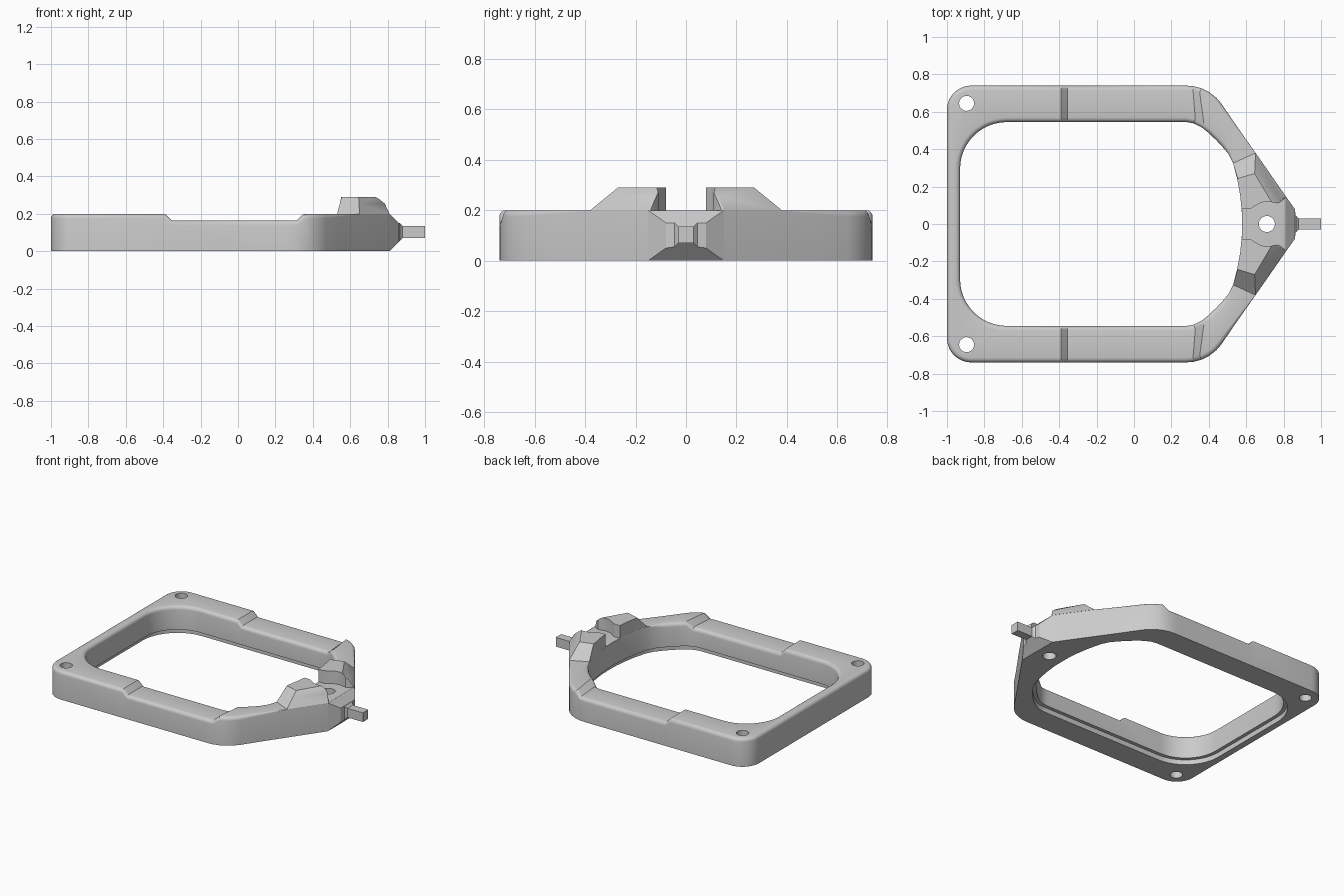
import bpy, bmesh, math
from mathutils import Vector

if "Cube" in bpy.data.objects:
    bpy.data.objects.remove(bpy.data.objects["Cube"], do_unlink=True)

GREY = (0.6, 0.6, 0.6, 1)
grey = bpy.data.materials.new("light grey")
grey.use_nodes = True
grey.diffuse_color = GREY
grey.node_tree.nodes["Principled BSDF"].inputs["Base Color"].default_value = GREY


def loft(name, rings, closed=False):
    """Skin a list of equal point rings; cap the ends, or join last to first."""
    bm = bmesh.new()
    vs = [[bm.verts.new(p) for p in ring] for ring in rings]
    n = len(vs[0])
    for k in range(len(vs) if closed else len(vs) - 1):
        a, b = vs[k], vs[(k + 1) % len(vs)]
        for j in range(n):
            bm.faces.new((a[j], a[(j + 1) % n], b[(j + 1) % n], b[j]))
    if not closed:
        bm.faces.new(vs[0])
        bm.faces.new(vs[-1])
    bmesh.ops.recalc_face_normals(bm, faces=bm.faces)
    mesh = bpy.data.meshes.new(name)
    bm.to_mesh(mesh)
    bm.free()
    ob = bpy.data.objects.new(name, mesh)
    bpy.context.collection.objects.link(ob)
    mesh.materials.append(grey)
    return ob


def select(ob):
    bpy.ops.object.select_all(action='DESELECT')
    ob.select_set(True)
    bpy.context.view_layer.objects.active = ob


def cut(ob, cutter):
    select(ob)
    mod = ob.modifiers.new("cut", 'BOOLEAN')
    mod.operation = 'DIFFERENCE'
    mod.solver = 'EXACT'
    mod.object = cutter
    bpy.ops.object.modifier_apply(modifier=mod.name)
    bpy.data.objects.remove(cutter, do_unlink=True)


def smooth(ob):
    select(ob)
    bpy.ops.object.shade_smooth_by_angle(angle=math.radians(30))


def mirrored(half):
    """Close a half outline across y = 0."""
    return half + [(x, -y) for x, y in reversed(half) if y > 0]


def arc(cx, cy, r, steps=12):
    angles = [math.pi * (1 - k / steps / 2) for k in range(steps + 1)]
    return [(cx + r * math.cos(a), cy + r * math.sin(a)) for a in angles]


# Plan outlines of the frame, paired outer to inner
outer = [(-1, 0)] + arc(-0.87, 0.61, 0.13)
inner = [(-0.93, 0)] + arc(-0.68, 0.295, 0.25)
for x in (-0.39, -0.355, 0.1, 0.25):
    outer.append((x, 0.74))
    inner.append((x, 0.545))
for x, y in ((0.28, 0.545), (0.32, 0.538), (0.36, 0.518),
             (0.40, 0.486), (0.44, 0.448), (0.468, 0.418)):
    outer.append((x, 0.51 + math.sqrt(0.23 ** 2 - (x - 0.28) ** 2)))
    inner.append((x, y))
throat = [(0.53, 0.325), (0.552, 0.24), (0.568, 0.15), (0.576, 0.07), (0.577, 0)]
outer += [(0.55, 0.522), (0.65, 0.38), (0.72, 0.28), (0.77, 0.208), (0.81, 0.15), (0.81, 0)]
inner += [(0.505, 0.375)] + throat
outer, inner = mirrored(outer), mirrored(inner)


def left_normals(loop):
    pts = [Vector(p) for p in loop]
    out = []
    for k, p in enumerate(pts):
        t = (p - pts[k - 1]).normalized() + (pts[(k + 1) % len(pts)] - p).normalized()
        t.normalize()
        out.append(Vector((-t.y, t.x)))
    return out


def top_height(x):
    """Frame top with the shallow recess along each side rail."""
    drop = min(max((x + 0.39) / 0.035, 0), 1) * min(max((0.36 - x) / 0.04, 0), 1)
    return 0.2 - 0.035 * drop


# Frame: rounded upper edges, stepped lower inner edge
LEDGE_H, LEDGE_W, ROUND, STEPS = 0.035, 0.025, 0.025, 4
sections = []
for o, i, no, ni in zip(outer, inner, left_normals(outer), left_normals(inner)):
    o, i = Vector(o), Vector(i)
    fade = 1 if o.x < 0.2 else min(max((abs(o.y) - 0.4) / 0.2, 0), 1)
    r = max(ROUND * fade, 0.002)
    ring = [(*o, 0)]
    for k in range(STEPS + 1):
        a = math.pi / 2 * k / STEPS
        p = o - no * r * (1 - math.cos(a))
        ring.append((*p, top_height(o.x) - r * (1 - math.sin(a))))
    for k in range(STEPS, -1, -1):
        a = math.pi / 2 * k / STEPS
        p = i + ni * r * (1 - math.cos(a))
        ring.append((*p, top_height(i.x) - r * (1 - math.sin(a))))
    step = i + ni * LEDGE_W
    ring += [(*i, LEDGE_H), (*step, LEDGE_H), (*step, 0)]
    sections.append(ring)
frame = loft("frame", sections, closed=True)

# Bolt holes
for x, y, r in ((-0.895, 0.645, 0.04), (-0.895, -0.645, 0.04), (0.71, 0, 0.043)):
    bpy.ops.mesh.primitive_cylinder_add(vertices=32, radius=r, depth=1, location=(x, y, 0.1))
    cut(frame, bpy.context.object)
smooth(frame)

# Raised clamp blocks, split by a channel that widens around the front hole
wall = throat[::-1]
base = wall + [(0.65, 0.38), (0.81, 0.15), (0.81, 0)]
top = wall[:4] + [(0.554, 0.243), (0.645, 0.27), (0.74, 0.11), (0.74, 0)]
middle = [tuple(Vector(b).lerp(Vector(t), 0.6)) for b, t in zip(base, top)]
middle[-2:] = [(0.785, 0.13), (0.785, 0)]
blocks = loft("clamp_blocks", [[(x, y, z) for x, y in mirrored(half)]
                               for half, z in ((base, 0.2), (middle, 0.254), (top, 0.29))])
channel = mirrored([(0.5, 0.08), (0.62, 0.08), (0.645, 0.095), (0.68, 0.115),
                    (0.72, 0.12), (0.765, 0.11), (0.785, 0.118), (0.83, 0.16)])
cut(blocks, loft("channel_cutter", [[(x, y, z) for x, y in channel] for z in (0.15, 0.35)]))
smooth(blocks)

# Tapered nose and its square pin
rings = []
for x, hy, z0, z1 in ((0.81, 0.15, 0, 0.2), (0.86, 0.08, 0.05, 0.15), (0.865, 0.045, 0.055, 0.15),
                      (0.88, 0.03, 0.07, 0.135), (1, 0.03, 0.07, 0.135)):
    rings.append([(x, -hy, z0), (x, hy, z0), (x, hy, z1), (x, -hy, z1)])
loft("nose_pin", rings)
